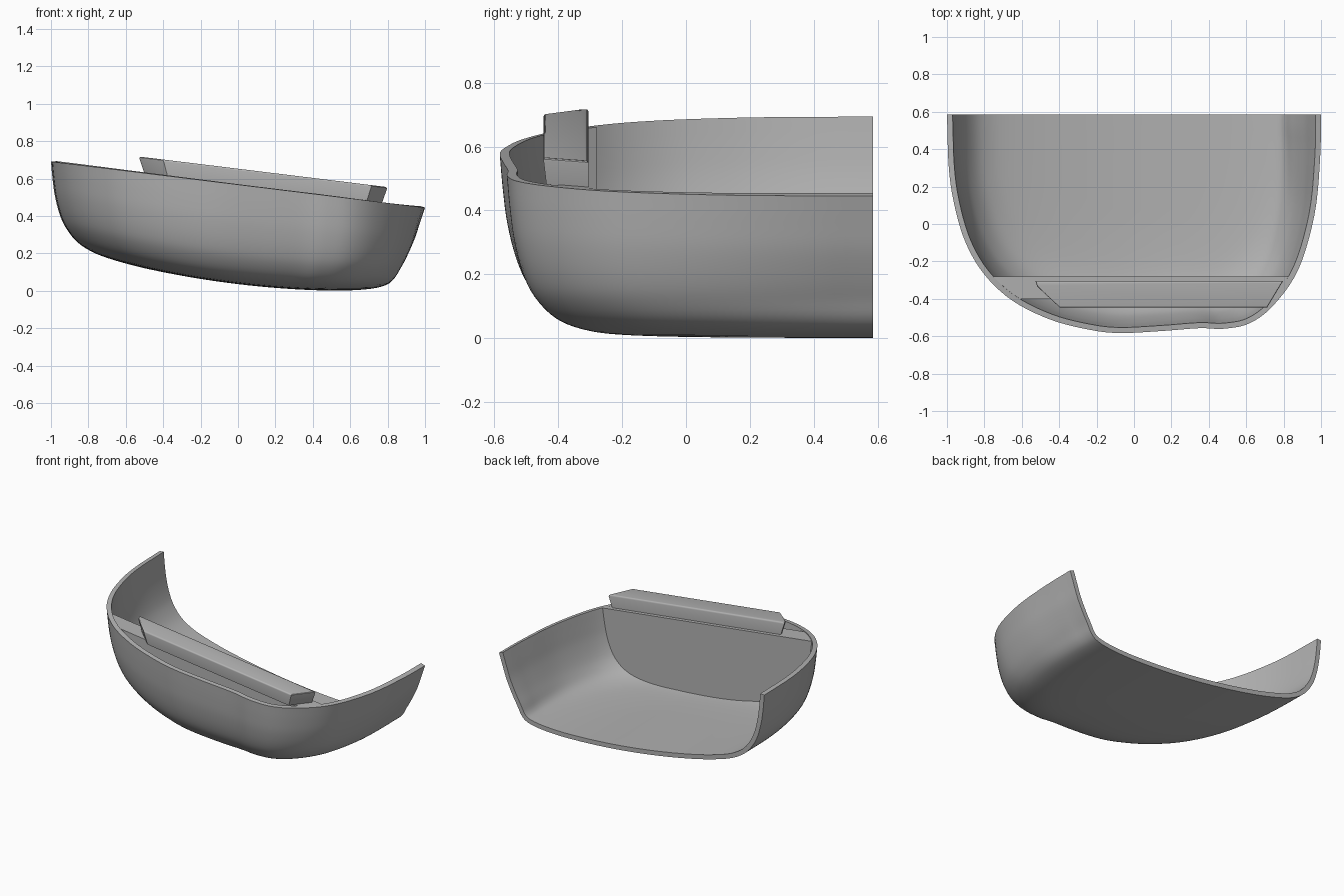
import bpy, bmesh
from mathutils import Vector

cube = bpy.data.objects.get("Cube")
if cube:
    bpy.data.objects.remove(cube, do_unlink=True)

grey = bpy.data.materials.new("plain grey")
grey.use_nodes = True
COLOUR = (0.45, 0.45, 0.45, 1)
grey.diffuse_color = COLOUR
grey.node_tree.nodes["Principled BSDF"].inputs["Base Color"].default_value = COLOUR

BACK = 0.585        # y of the open back
WALL = 0.03         # shell thickness

# Rim outline (x, y), from the back right round the front to the back left
RIM = [(-1, BACK), (-.99, .3), (-.96, .1), (-.9, -.1), (-.8, -.27), (-.65, -.41),
       (-.45, -.51), (-.25, -.563), (-.08, -.583), (.15, -.572), (.35, -.557),
       (.48, -.56), (.62, -.53), (.75, -.43), (.88, -.24), (.965, .05), (.995, .35), (1, BACK)]

# Wall profile: height fraction, spread on most sides, spread at the back left
PROFILE = [(1, 1, 1), (.8, .992, .972), (.6, .98, .942), (.4, .957, .9), (.25, .925, .862),
           (.12, .87, .828), (.05, .8, .78), (.015, .7, .68), (0, .5, .5), (0, .25, .25), (0, 0, 0)]


def spline(points, steps):
    """Smooth curve through the points."""
    p = [Vector(q) for q in points]
    p = [p[0] * 2 - p[1]] + p + [p[-1] * 2 - p[-2]]
    out = []
    for a, b, c, d in zip(p, p[1:], p[2:], p[3:]):
        for k in range(steps):
            u = k / steps
            out.append(b + (c - a) * (u / 2) + (a * 2 - b * 5 + c * 4 - d) * (u * u / 2)
                       + (b * 3 - a - c * 3 + d) * (u ** 3 / 2))
    return out + [p[-2]]


def rim_z(x):
    return 0.568 - 0.123 * x


def floor_z(x):
    return 0.1 * (x - 0.6) ** 2


def clamp(v):
    return max(0, min(1, v))


def bowl(bm, shrink=1.0, lift=0.0):
    """Open bowl surface; returns its rim vertices."""
    rim = spline(RIM, 5)
    rings = []
    for t, wide, narrow in spline(PROFILE, 4)[:-1]:
        ring = []
        for r in rim:
            w = clamp((r.x - .5) / .4) * clamp((r.y + .4) / .9)
            s = (wide + (narrow - wide) * w) * shrink
            x, y = r.x * s, BACK + (r.y - BACK) * s
            low = floor_z(x) + lift
            ring.append(bm.verts.new((x, y, low + max(t, 0) * (rim_z(x) - low))))
        rings.append(ring)
    centre = bm.verts.new((0, BACK, floor_z(0) + lift))
    for upper, lower in zip(rings, rings[1:]):
        for j in range(len(rim) - 1):
            bm.faces.new((upper[j], lower[j], lower[j + 1], upper[j + 1]))
    for a, b in zip(rings[-1], rings[-1][1:]):
        bm.faces.new((a, centre, b))
    return rings[0]


def make(name, bm):
    me = bpy.data.meshes.new(name)
    bm.to_mesh(me)
    bm.free()
    me.materials.append(grey)
    ob = bpy.data.objects.new(name, me)
    bpy.context.collection.objects.link(ob)
    return ob


def smooth(ob, angle):
    bpy.ops.object.select_all(action='DESELECT')
    ob.select_set(True)
    bpy.context.view_layer.objects.active = ob
    bpy.ops.object.shade_smooth_by_angle(angle=angle)


# Curved outer shell
bm = bmesh.new()
bowl(bm)
shell = make("shell", bm)
mod = shell.modifiers.new("wall", 'SOLIDIFY')
mod.thickness = WALL
mod.offset = -1
bpy.context.view_layer.objects.active = shell
bpy.ops.object.modifier_apply(modifier=mod.name)
smooth(shell, 0.7)

# Solid cross wall, a slice of the filled bowl
bm = bmesh.new()
bm.faces.new(bowl(bm, 0.985, 0.012))
for y, side in ((-.28, 1), (-.40, -1)):
    bmesh.ops.bisect_plane(bm, geom=bm.verts[:] + bm.edges[:] + bm.faces[:],
                           plane_co=(0, y, 0), plane_no=(0, side, 0), clear_outer=True)
    edges = [e for e in bm.edges if e.is_boundary and all(abs(v.co.y - y) < 1e-4 for v in e.verts)]
    bmesh.ops.edgeloop_fill(bm, edges=edges)
bmesh.ops.recalc_face_normals(bm, faces=bm.faces[:])
smooth(make("cross_wall", bm), 0.5)

# Tilted bar on the cross wall, with its ends drawn in underneath
TOP = [(-.53, -.305), (-.52, -.335), (-.40, -.447), (.715, -.447), (.80, -.305)]
bm = bmesh.new()
top, base = [], []
for x, y in TOP:
    top.append(bm.verts.new((x, y, rim_z(x) + .085)))
    bx = .13 + (x - .13) * .955
    by = -.305 + (y + .305) * .93
    base.append(bm.verts.new((bx, by, rim_z(bx) - .003)))
cap = bm.faces.new(top)
bm.faces.new(base[::-1])
for i in range(len(top)):
    k = (i + 1) % len(top)
    bm.faces.new((top[i], base[i], base[k], top[k]))
bmesh.ops.recalc_face_normals(bm, faces=bm.faces[:])
bmesh.ops.bevel(bm, geom=list(cap.edges), offset=.01, segments=3, profile=.5, affect='EDGES')
smooth(make("bar", bm), 0.6)
